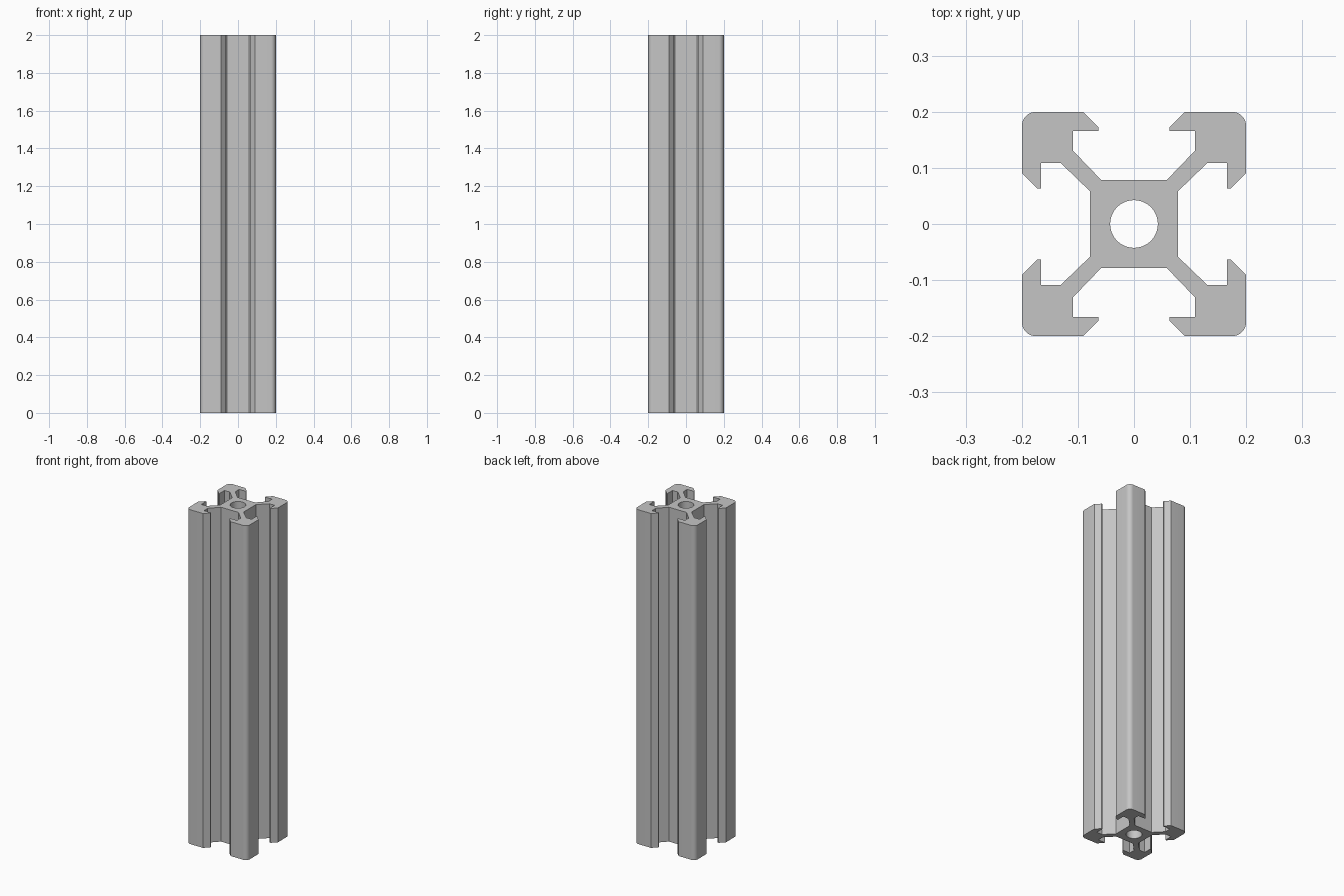
import bpy, bmesh, math
from mathutils import Matrix, Vector

cube = bpy.data.objects.get("Cube")
if cube:
    bpy.data.objects.remove(cube, do_unlink=True)

HEIGHT = 2.0
HALF = 0.2        # half width of the extrusion
CORE = 0.078      # half width of the central square
BORE = 0.0425     # radius of the central hole
ROUND = 0.026     # outer corner radius

# Bare aluminium
metal = bpy.data.materials.new("aluminium_grey")
colour = (0.56, 0.56, 0.56, 1)
metal.use_nodes = True
metal.diffuse_color = colour
metal.node_tree.nodes["Principled BSDF"].inputs["Base Color"].default_value = colour


def arc(cx, cy, radius, steps):
    """Quarter circle from +x to +y."""
    angles = [math.pi / 2 * i / steps for i in range(steps + 1)]
    return [(cx + radius * math.cos(a), cy + radius * math.sin(a)) for a in angles]


# Quarter section: core, diagonal web, hooked lip, then mirrored over the diagonal
slot = [(CORE, 0), (CORE, 0.058), (0.131, 0.109), (0.166, 0.109),
        (0.166, 0.063), (0.172, 0.063), (HALF, 0.091)]
corner = arc(HALF - ROUND, HALF - ROUND, ROUND, 8)
outer = slot + corner + [(y, x) for x, y in reversed(slot)]
inner = arc(0, 0, BORE, 12)[::-1]

bm = bmesh.new()
for quarter in range(4):
    turn = Matrix.Rotation(quarter * math.pi / 2, 3, 'Z')
    low, high = [[[bm.verts.new(turn @ Vector((x, y, z))) for x, y in path]
                  for path in (outer, inner)] for z in (0, HEIGHT)]
    # End caps
    bm.faces.new((low[0] + low[1])[::-1])
    bm.faces.new(high[0] + high[1])
    # Outside walls and bore walls
    for a, b in zip(low, high):
        for i in range(len(a) - 1):
            bm.faces.new((a[i], a[i + 1], b[i + 1], b[i]))

bmesh.ops.remove_doubles(bm, verts=bm.verts, dist=0.0001)
bmesh.ops.recalc_face_normals(bm, faces=bm.faces)

mesh = bpy.data.meshes.new("slotted_rail")
bm.to_mesh(mesh)
bm.free()
mesh.materials.append(metal)
rail = bpy.data.objects.new("slotted_rail", mesh)
bpy.context.collection.objects.link(rail)

# Smooth the bore and rounded corners, keep the other edges crisp
bpy.ops.object.select_all(action='DESELECT')
rail.select_set(True)
bpy.context.view_layer.objects.active = rail
bpy.ops.object.shade_smooth_by_angle(angle=math.radians(30))
